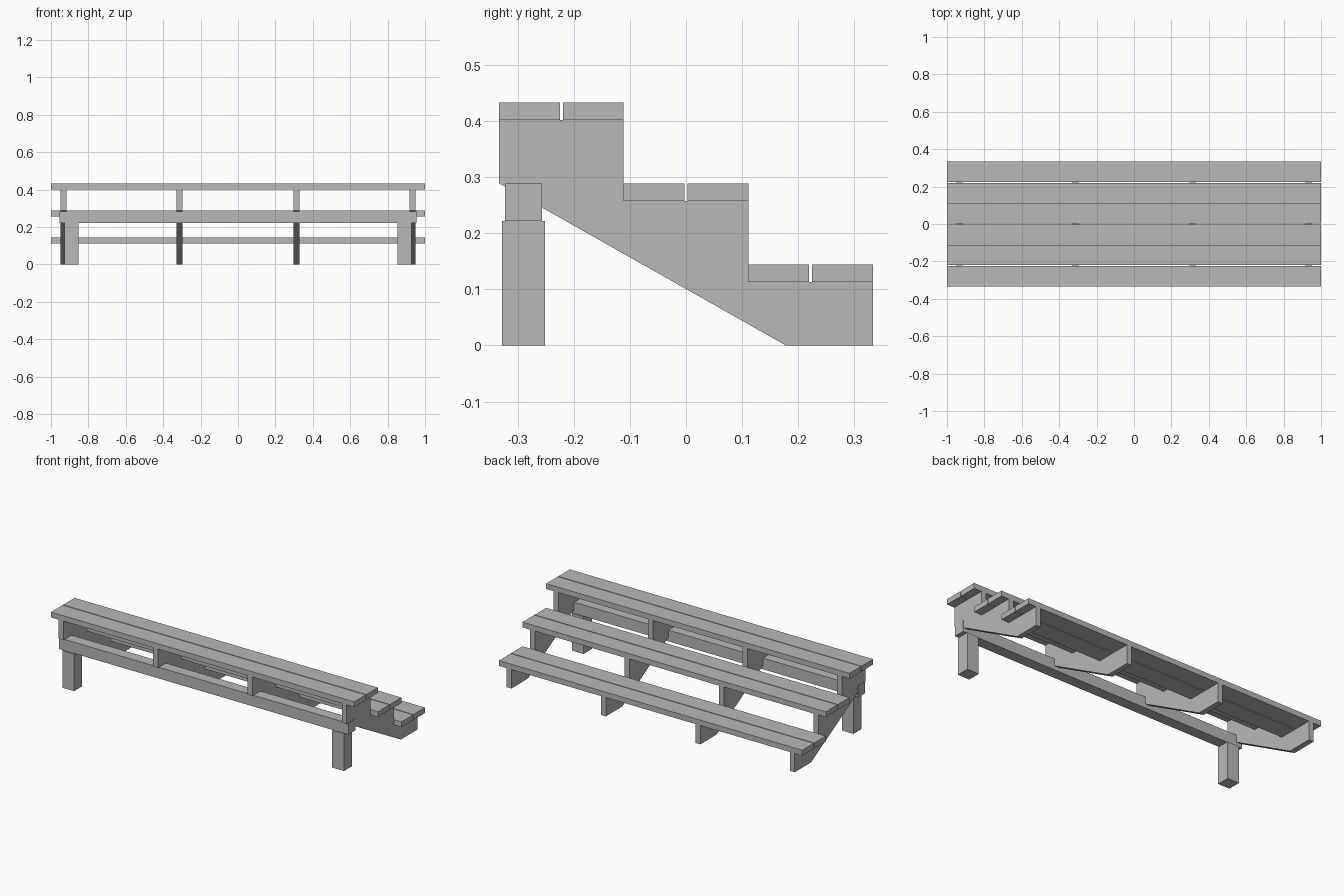
import bpy, bmesh

if "Cube" in bpy.data.objects:
    bpy.data.objects.remove(bpy.data.objects["Cube"])

wood = bpy.data.materials.new("grey timber")
wood.diffuse_color = (0.48, 0.48, 0.48, 1)
wood.use_nodes = True
wood.node_tree.nodes["Principled BSDF"].inputs["Base Color"].default_value = wood.diffuse_color


def make_object(name, bm):
    bmesh.ops.recalc_face_normals(bm, faces=bm.faces)
    mesh = bpy.data.meshes.new(name)
    bm.to_mesh(mesh)
    bm.free()
    mesh.materials.append(wood)
    obj = bpy.data.objects.new(name, mesh)
    bpy.context.collection.objects.link(obj)
    return obj


def extrude_x(name, profile, x0, x1):
    """Extrude a (y, z) outline along x."""
    bm = bmesh.new()
    face = bm.faces.new([bm.verts.new((x0, y, z)) for y, z in profile])
    geom = bmesh.ops.extrude_face_region(bm, geom=[face])["geom"]
    verts = [g for g in geom if isinstance(g, bmesh.types.BMVert)]
    bmesh.ops.translate(bm, verts=verts, vec=(x1 - x0, 0, 0))
    return make_object(name, bm)


def box(name, x0, x1, y0, y1, z0, z1):
    return extrude_x(name, [(y0, z0), (y1, z0), (y1, z1), (y0, z1)], x0, x1)


STEP_D, STEP_H, PLANK, GAP = 0.2222, 0.1444, 0.032, 0.005
BACK = -0.3333

# Pairs of planks on each tier, tallest tier at the front (-y)
for tier in range(3):
    y0 = BACK + tier * STEP_D
    z1 = 0.4335 - tier * STEP_H
    w = (STEP_D - GAP) / 2
    for k in range(2):
        a = y0 + k * (w + GAP)
        box(f"plank_{tier + 1}_{k + 1}", -1, 1, a, a + w, z1 - PLANK, z1)

# Stepped stringers with a sloping underside
outline = [(BACK, 0.289)]
for tier in range(3):
    z = 0.4015 - tier * STEP_H
    outline += [(BACK + tier * STEP_D, z), (BACK + (tier + 1) * STEP_D, z)]
outline += [(-BACK, 0), (0.178, 0)]
for i, x in enumerate((-0.934, -0.3115, 0.3115, 0.934)):
    extrude_x(f"stringer_{i + 1}", outline, x - 0.016, x + 0.016)

# Cross beam carried by two legs
box("cross_beam", -0.954, 0.954, -0.323, -0.257, 0.222, 0.289)
for side, x in (("left", -0.89), ("right", 0.89)):
    box(f"{side}_leg", x - 0.0385, x + 0.0385, -0.3285, -0.2515, 0, 0.222)
